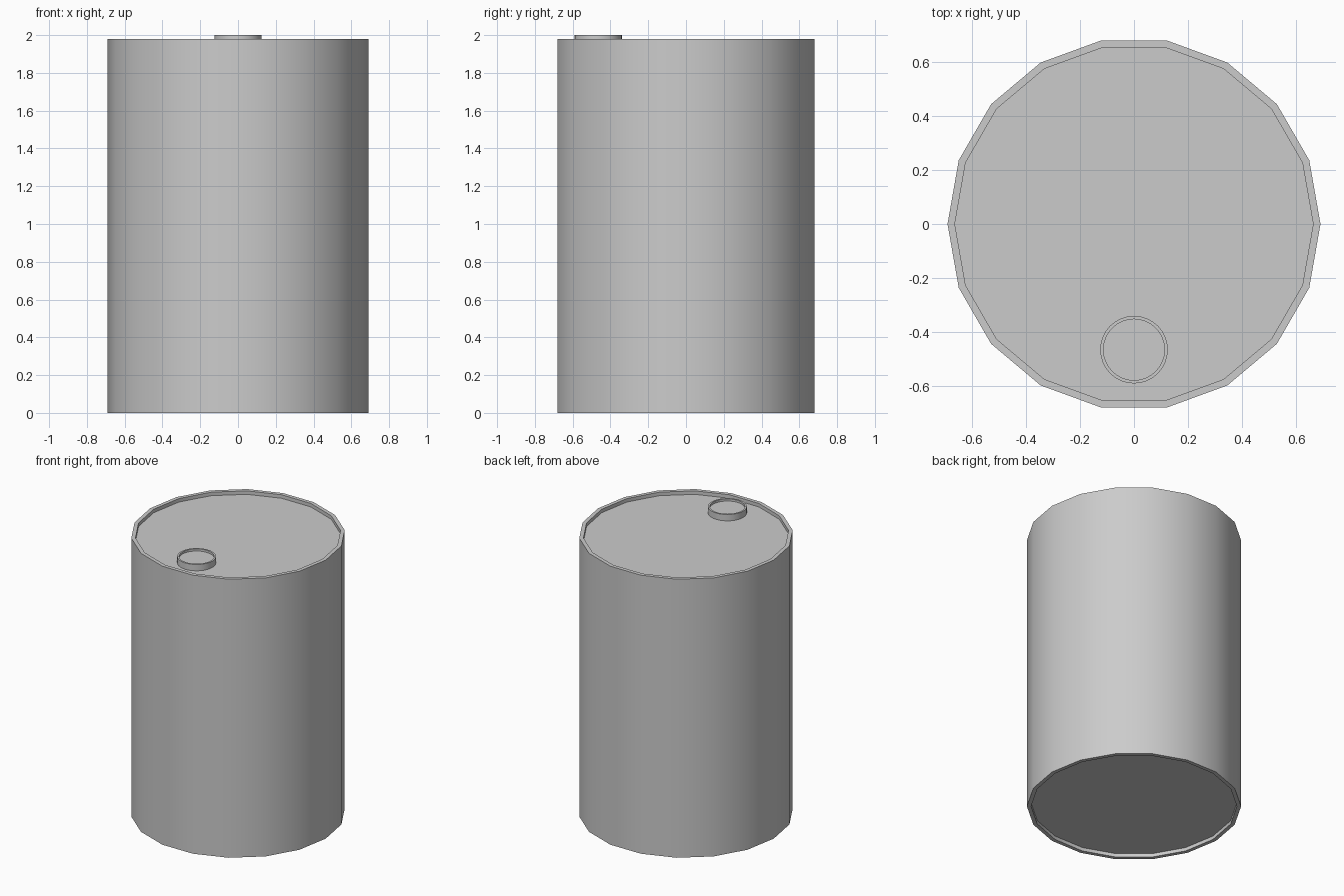
import bpy, bmesh, math

cube = bpy.data.objects.get("Cube")
if cube:
    bpy.data.objects.remove(cube, do_unlink=True)

grey = bpy.data.materials.new("plain grey")
grey.use_nodes = True
colour = (0.6, 0.6, 0.6, 1)
grey.diffuse_color = colour
grey.node_tree.nodes["Principled BSDF"].inputs["Base Color"].default_value = colour


def lathe(name, profile, sides, y=0.0):
    """Turn a radius/height profile about z and close both ends."""
    bm = bmesh.new()
    rings = []
    for r, z in profile:
        rings.append([bm.verts.new((r * math.cos(math.tau * i / sides),
                                    r * math.sin(math.tau * i / sides) + y, z))
                      for i in range(sides)])
    for low, high in zip(rings, rings[1:]):
        for i in range(sides):
            j = (i + 1) % sides
            bm.faces.new((low[i], low[j], high[j], high[i]))
    bm.faces.new(rings[0][::-1])
    bm.faces.new(rings[-1])
    bmesh.ops.recalc_face_normals(bm, faces=bm.faces)
    mesh = bpy.data.meshes.new(name)
    bm.to_mesh(mesh)
    bm.free()
    mesh.materials.append(grey)
    obj = bpy.data.objects.new(name, mesh)
    bpy.context.collection.objects.link(obj)
    bpy.ops.object.select_all(action='DESELECT')
    obj.select_set(True)
    bpy.context.view_layer.objects.active = obj
    bpy.ops.object.shade_smooth_by_angle(angle=math.radians(30))
    return obj


# Drum with a raised rim around each recessed end
OUTER, INNER, TOP, RECESS = 0.69, 0.663, 1.98, 0.025
lathe("drum_body", [(INNER, RECESS), (INNER, 0), (OUTER, 0),
                    (OUTER, TOP), (INNER, TOP), (INNER, TOP - RECESS)], 18)

# Small filler cap near the front edge, with its own recessed top
lathe("filler_cap", [(0.125, TOP - RECESS), (0.125, 2.0),
                     (0.113, 2.0), (0.113, 1.985)], 32, y=-0.465)
